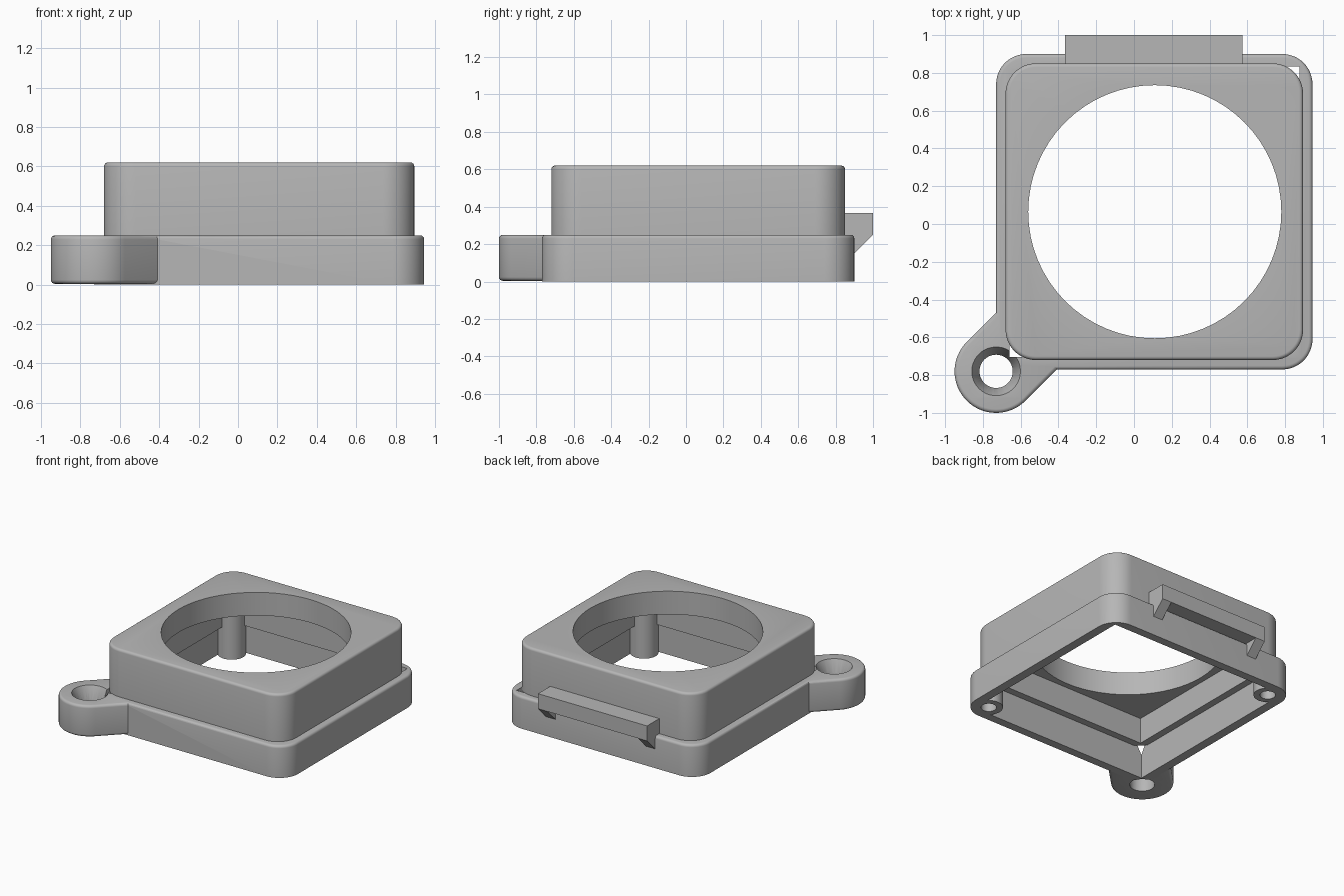
import bpy, bmesh, math
from mathutils import Vector

if "Cube" in bpy.data.objects:
    bpy.data.objects.remove(bpy.data.objects["Cube"])

grey = bpy.data.materials.new("plain grey")
grey.use_nodes = True
COLOUR = (0.47, 0.47, 0.47, 1)
grey.diffuse_color = COLOUR
grey.node_tree.nodes["Principled BSDF"].inputs["Base Color"].default_value = COLOUR


def arc(cx, cy, r, start, end, steps):
    angles = [math.radians(start + (end - start) * i / steps) for i in range(steps + 1)]
    return [(cx + r * math.cos(a), cy + r * math.sin(a)) for a in angles]


def rounded_rect(x0, x1, y0, y1, r):
    corners = [(x1 - r, y1 - r), (x0 + r, y1 - r), (x0 + r, y0 + r), (x1 - r, y0 + r)]
    return [p for i, (x, y) in enumerate(corners)
            for p in arc(x, y, r, 90 * i, 90 * i + 90, 12)]


def rect(x0, x1, y0, y1):
    return [(x0, y0), (x1, y0), (x1, y1), (x0, y1)]


def circle(c, r):
    return arc(c[0], c[1], r, 0, 360, 64)[:-1]


def finish(bm, name):
    bmesh.ops.recalc_face_normals(bm, faces=bm.faces)
    mesh = bpy.data.meshes.new(name)
    bm.to_mesh(mesh)
    bm.free()
    mesh.materials.append(grey)
    ob = bpy.data.objects.new(name, mesh)
    bpy.context.collection.objects.link(ob)
    return ob


def prism(name, outline, z0, z1, round_levels=(), axis="z"):
    """Extrude an outline; axis x reads the outline as (y, z)."""
    place = (lambda p, h: (p[0], p[1], h)) if axis == "z" else (lambda p, h: (h, p[0], p[1]))
    bm = bmesh.new()
    face = bm.faces.new([bm.verts.new(place(p, z0)) for p in outline])
    out = bmesh.ops.extrude_face_region(bm, geom=[face], use_keep_orig=True)
    top = [v for v in out["geom"] if isinstance(v, bmesh.types.BMVert)]
    shift = Vector(place((0, 0), z1 - z0))
    bmesh.ops.translate(bm, verts=top, vec=shift)
    edges = [e for e in bm.edges for h in round_levels
             if all(abs(v.co.z - h) < 1e-4 for v in e.verts)]
    if edges:
        bmesh.ops.bevel(bm, geom=edges, offset=0.02, segments=4, profile=0.5, affect="EDGES")
    return finish(bm, name)


def cone(name, c, r0, r1, z0, z1):
    bm = bmesh.new()
    bmesh.ops.create_cone(bm, cap_ends=True, segments=64, radius1=r0, radius2=r1, depth=z1 - z0)
    bmesh.ops.translate(bm, verts=bm.verts, vec=(c[0], c[1], (z0 + z1) / 2))
    return finish(bm, name)


def combine(ob, other, operation):
    mod = ob.modifiers.new("combine", "BOOLEAN")
    mod.operation, mod.object, mod.solver = operation, other, "EXACT"
    bpy.context.view_layer.objects.active = ob
    bpy.ops.object.modifier_apply(modifier=mod.name)
    bpy.data.objects.remove(other)


def cut(ob, other):
    combine(ob, other, "DIFFERENCE")


def smooth(ob):
    bpy.ops.object.select_all(action="DESELECT")
    ob.select_set(True)
    bpy.context.view_layer.objects.active = ob
    bpy.ops.object.shade_smooth_by_angle(angle=math.radians(35))


POSTS = [(-0.59, 0.765), (0.805, -0.635)]
EAR = (-0.73, -0.78)
EAR_R = 0.22


def cavity(outline, z0, z1):
    """Cutter that leaves the two screw posts standing in its corners."""
    ob = prism("cavity_cutter", outline, z0, z1)
    for c in POSTS:
        cut(ob, prism("post_cutter", circle(c, 0.1), -0.5, 0.8))
    return ob


def drill_posts(ob):
    for c in POSTS:
        cut(ob, prism("drill", circle(c, 0.055), -0.2, 0.38))


# Lower frame with the screw ear on one corner
frame = prism("base_frame", rounded_rect(-0.73, 0.945, -0.77, 0.9, 0.16), 0, 0.25, (0.25,))
tab = arc(EAR[0], EAR[1], EAR_R, 135, 315, 32)
reach = 0.215
tab += [(tab[-1][0] + reach, tab[-1][1] + reach), (tab[0][0] + reach, tab[0][1] + reach)]
combine(frame, prism("ear", tab, 0.004, 0.249, (0.004, 0.249)), "UNION")
cut(frame, cavity(rect(-0.66, 0.875, -0.705, 0.835), -0.1, 0.4))
drill_posts(frame)

# Countersunk hole through the ear
cut(frame, prism("ear_hole", circle(EAR, 0.088), -0.1, 0.4))
cut(frame, cone("countersink", EAR, 0.085, 0.138, 0.15, 0.27))

# Upper housing with a large round opening
shell = prism("upper_housing", rounded_rect(-0.68, 0.895, -0.72, 0.85, 0.16), 0.24, 0.62, (0.62,))
cut(shell, cavity(rect(-0.605, 0.82, -0.65, 0.78), 0.1, 0.44))
drill_posts(shell)
cut(shell, prism("opening", circle((0.11, 0.065), 0.67), 0.3, 0.8))

# Latch bar on the back with a gusset under each end
prism("latch_bar", rect(-0.365, 0.575, 0.84, 1.0), 0.25, 0.367)
wedge = [(0.89, 0.14), (1.0, 0.25), (0.89, 0.25)]
for side, x in (("right", -0.365), ("left", 0.495)):
    prism("latch_gusset_" + side, wedge, x, x + 0.08, axis="x")

for part in (frame, shell):
    smooth(part)
